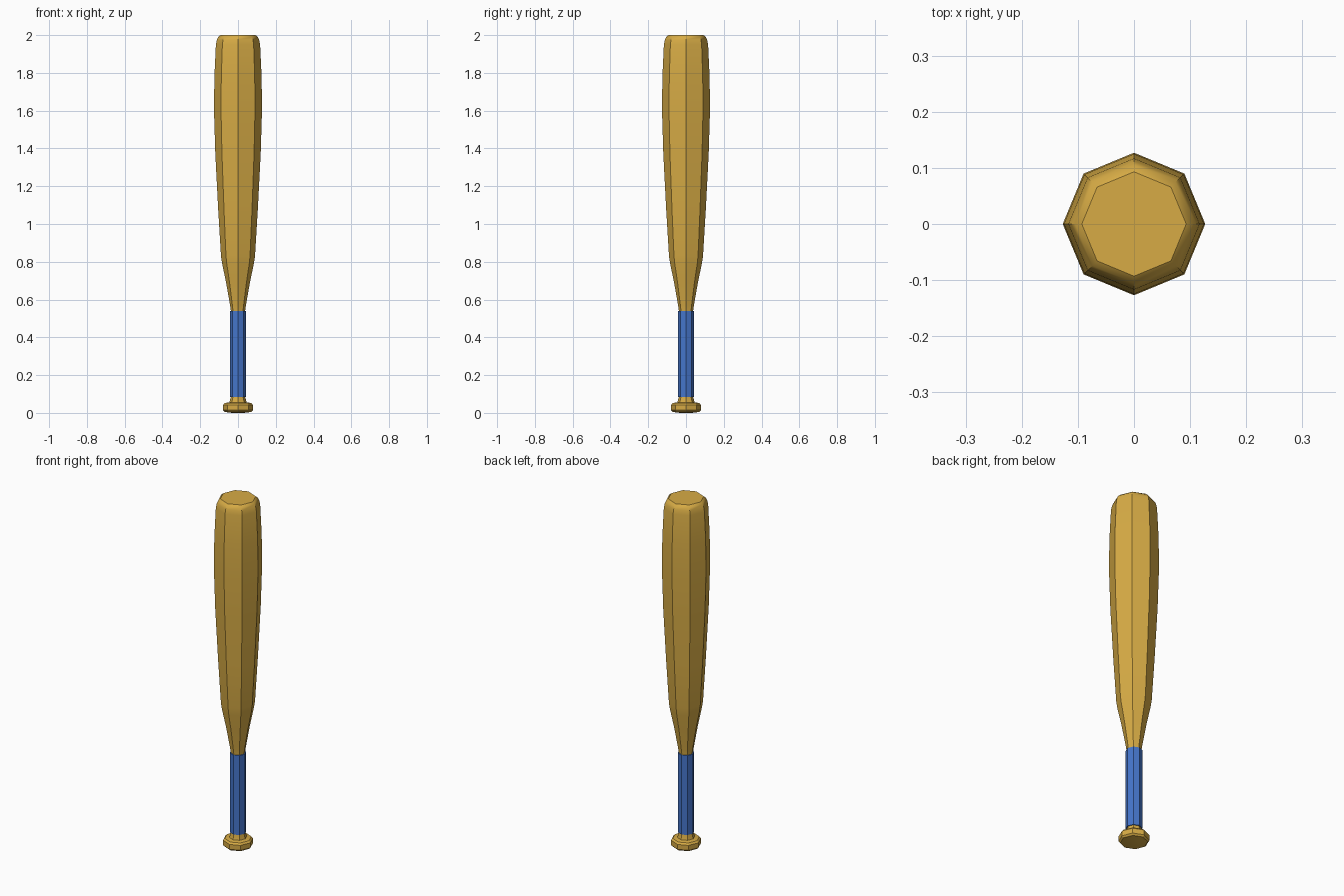
import bpy, bmesh, math

if "Cube" in bpy.data.objects:
    bpy.data.objects.remove(bpy.data.objects["Cube"])

SIDES = 8

def material(name, color):
    m = bpy.data.materials.new(name)
    m.diffuse_color = color
    m.use_nodes = True
    m.node_tree.nodes["Principled BSDF"].inputs["Base Color"].default_value = m.diffuse_color
    return m

def lathe(name, profile, mat):
    """Closed eight-sided solid from (radius, height) pairs, bottom to top."""
    bm = bmesh.new()
    rings = [[bm.verts.new((r * math.cos(math.tau * i / SIDES),
                            r * math.sin(math.tau * i / SIDES), z))
              for i in range(SIDES)] for r, z in profile]
    for a, b in zip(rings, rings[1:]):
        for i in range(SIDES):
            j = (i + 1) % SIDES
            bm.faces.new((a[i], a[j], b[j], b[i]))
    bm.faces.new(rings[0][::-1])
    bm.faces.new(rings[-1])
    bmesh.ops.recalc_face_normals(bm, faces=bm.faces)
    mesh = bpy.data.meshes.new(name)
    bm.to_mesh(mesh)
    bm.free()
    ob = bpy.data.objects.new(name, mesh)
    bpy.context.collection.objects.link(ob)
    mesh.materials.append(mat)
    bpy.ops.object.select_all(action='DESELECT')
    ob.select_set(True)
    bpy.context.view_layer.objects.active = ob
    bpy.ops.object.shade_smooth_by_angle(angle=math.radians(32))
    return ob

wood = material("wood", (0.68, 0.41, 0.06, 1))
blue = material("blue_wrap", (0.06, 0.18, 0.6, 1))

# Wooden bat: knob, handle, taper, barrel and rounded tip
lathe("bat_body", [
    (0.03, 0.0), (0.07, 0.005), (0.079, 0.014), (0.079, 0.042),
    (0.07, 0.052), (0.046, 0.056), (0.036, 0.09),
    (0.036, 0.53), (0.042, 0.57), (0.063, 0.69), (0.084, 0.79),
    (0.09, 0.83), (0.105, 1.08), (0.12, 1.37), (0.127, 1.60),
    (0.125, 1.78), (0.117, 1.95), (0.112, 1.975), (0.105, 1.99), (0.093, 2.0),
], wood)

# Wrapped grip sleeve
lathe("grip_wrap", [(0.043, 0.085), (0.043, 0.54)], blue)
